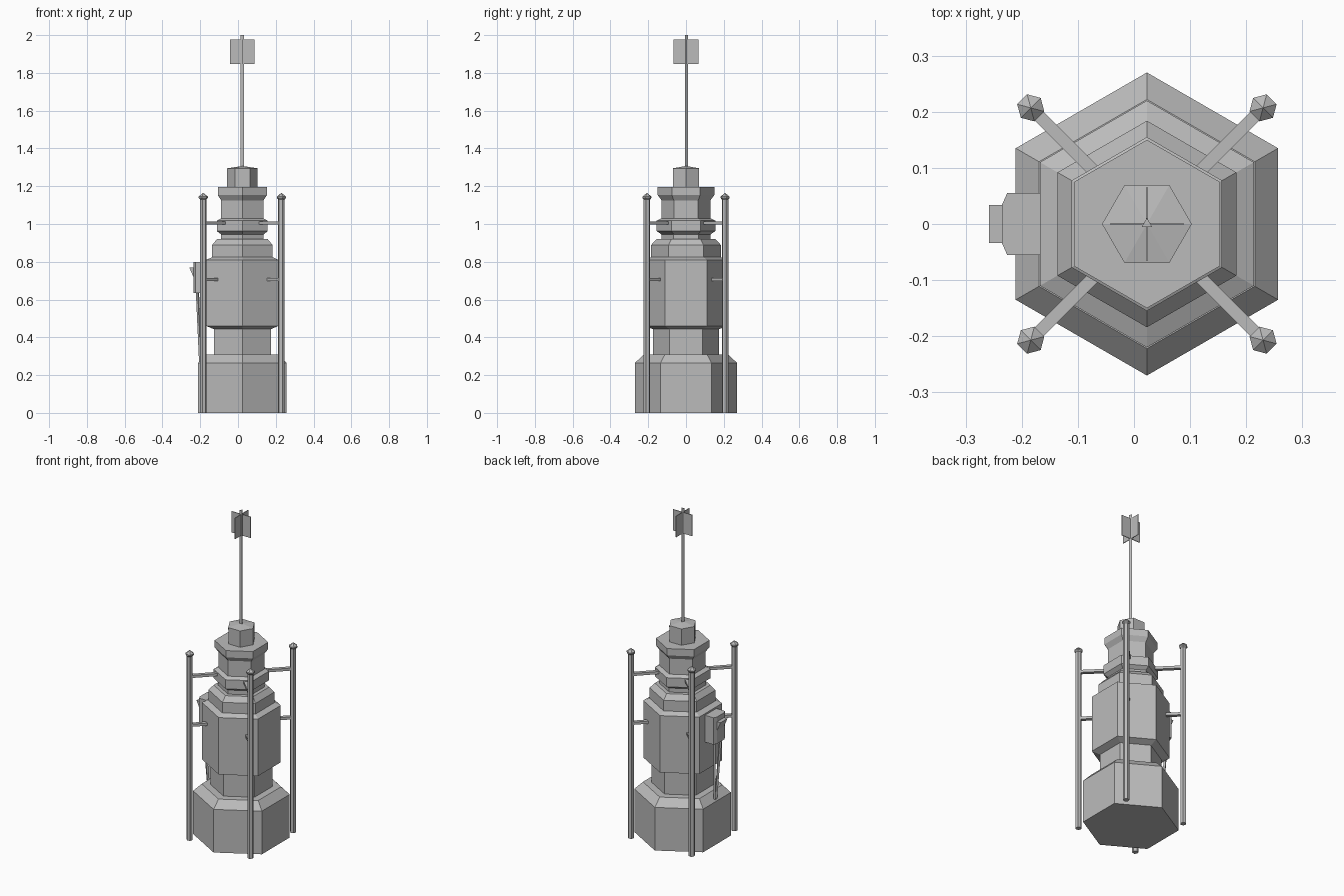
import bpy, bmesh
from math import sin, cos, pi, radians
from mathutils import Vector

cube = bpy.data.objects.get("Cube")
if cube:
    bpy.data.objects.remove(cube)

CX = 0.023  # tower axis

grey = bpy.data.materials.new("light grey")
grey.use_nodes = True
GREY = (0.5, 0.5, 0.5, 1)
grey.diffuse_color = GREY
grey.node_tree.nodes["Principled BSDF"].inputs["Base Color"].default_value = GREY


def finish(name, bm):
    bmesh.ops.recalc_face_normals(bm, faces=bm.faces)
    mesh = bpy.data.meshes.new(name)
    bm.to_mesh(mesh)
    bm.free()
    mesh.materials.append(grey)
    obj = bpy.data.objects.new(name, mesh)
    bpy.context.collection.objects.link(obj)
    return obj


def lathe(name, profile, sides, turn, x=CX, y=0):
    """Stack of polygon rings from (radius, z) pairs, capped at both ends."""
    bm = bmesh.new()
    rings = []
    for r, z in profile:
        angles = [radians(turn) + 2 * pi * i / sides for i in range(sides)]
        rings.append([bm.verts.new((x + r * cos(a), y + r * sin(a), z)) for a in angles])
    for low, high in zip(rings, rings[1:]):
        for i in range(sides):
            j = (i + 1) % sides
            bm.faces.new((low[i], low[j], high[j], high[i]))
    bm.faces.new(rings[0])
    bm.faces.new(rings[-1])
    bmesh.ops.remove_doubles(bm, verts=bm.verts, dist=0.0001)
    return finish(name, bm)


def beam(name, start, end, width, height):
    """Square bar between two points."""
    start, end = Vector(start), Vector(end)
    axis = end - start
    bm = bmesh.new()
    bmesh.ops.create_cube(bm, size=1)
    bmesh.ops.scale(bm, vec=(width, height, axis.length), verts=bm.verts)
    obj = finish(name, bm)
    obj.location = (start + end) / 2
    obj.rotation_euler = axis.to_track_quat('Z', 'Y').to_euler()
    return obj


def prism(name, outline, axis, low, high):
    """Extrude a 2D outline: (x, y) along z or (x, z) along y."""
    bm = bmesh.new()
    place = (lambda a, b, t: (a, b, t)) if axis == 'Z' else (lambda a, b, t: (a, t, b))
    ends = [[bm.verts.new(place(a, b, t)) for a, b in outline] for t in (low, high)]
    for ring in ends:
        bm.faces.new(ring)
    for i in range(len(outline)):
        j = (i + 1) % len(outline)
        bm.faces.new((ends[0][i], ends[0][j], ends[1][j], ends[1][i]))
    return finish(name, bm)


# Hexagonal tower, from the base to the top deck
lathe("tower_base", [(0.27, 0), (0.27, 0.265), (0.222, 0.31)], 6, 90)
lathe("tower_neck", [(0.174, 0.30), (0.174, 0.46)], 6, 90)
lathe("tower_body", [(0.174, 0.443), (0.22, 0.46), (0.22, 0.81), (0.184, 0.825),
                     (0.184, 0.89), (0.155, 0.92)], 6, 90)
lathe("upper_tower", [(0.13, 0.91), (0.13, 0.945), (0.155, 0.962), (0.155, 1.018),
                      (0.129, 1.03), (0.129, 1.125), (0.15, 1.153), (0.15, 1.195)], 6, 90)

# Cap, mast and crossed vanes
lathe("mast_cap", [(0.08, 1.19), (0.08, 1.295), (0, 1.307)], 6, 0)
lathe("mast", [(0.011, 1.29), (0.011, 2.0)], 3, 90)
for name, dx, dy in (("vane_across", 0.065, 0.002), ("vane_along", 0.002, 0.065)):
    outline = [(CX - dx, -dy), (CX + dx, -dy), (CX + dx, dy), (CX - dx, dy)]
    prism(name, outline, 'Z', 1.847, 1.977)

# Four pointed poles, each tied to the tower by two struts
for side, sx in (("left", 1), ("right", -1)):
    for end, sy in (("front", -1), ("back", 1)):
        x, y = CX + 0.207 * sx, 0.207 * sy
        tag = f"{end}_{side}"
        lathe("pole_" + tag, [(0.018, 0), (0.018, 1.13), (0.025, 1.138), (0.025, 1.145),
                              (0, 1.165)], 6, 15 * sx * sy, x, y)
        for level, z, reach in (("lower", 0.705, 0.13), ("upper", 1.005, 0.09)):
            beam(f"{level}_strut_{tag}", (x, y, z), (CX + reach * sx, reach * sy, z),
                 0.022, 0.016)

# Side box with chamfered face, a wedge hood and two braces down to the base
prism("side_box", [(-0.16, -0.055), (-0.226, -0.055), (-0.235, -0.035),
                   (-0.235, 0.035), (-0.226, 0.055), (-0.16, 0.055)], 'Z', 0.635, 0.80)
prism("box_hood", [(-0.23, 0.77), (-0.258, 0.77), (-0.23, 0.705)], 'Y', -0.034, 0.034)
for side, sy in (("front", -1), ("back", 1)):
    beam("box_brace_" + side, (-0.215, 0.03 * sy, 0.645), (-0.198, 0.006 * sy, 0.27),
         0.012, 0.012)
